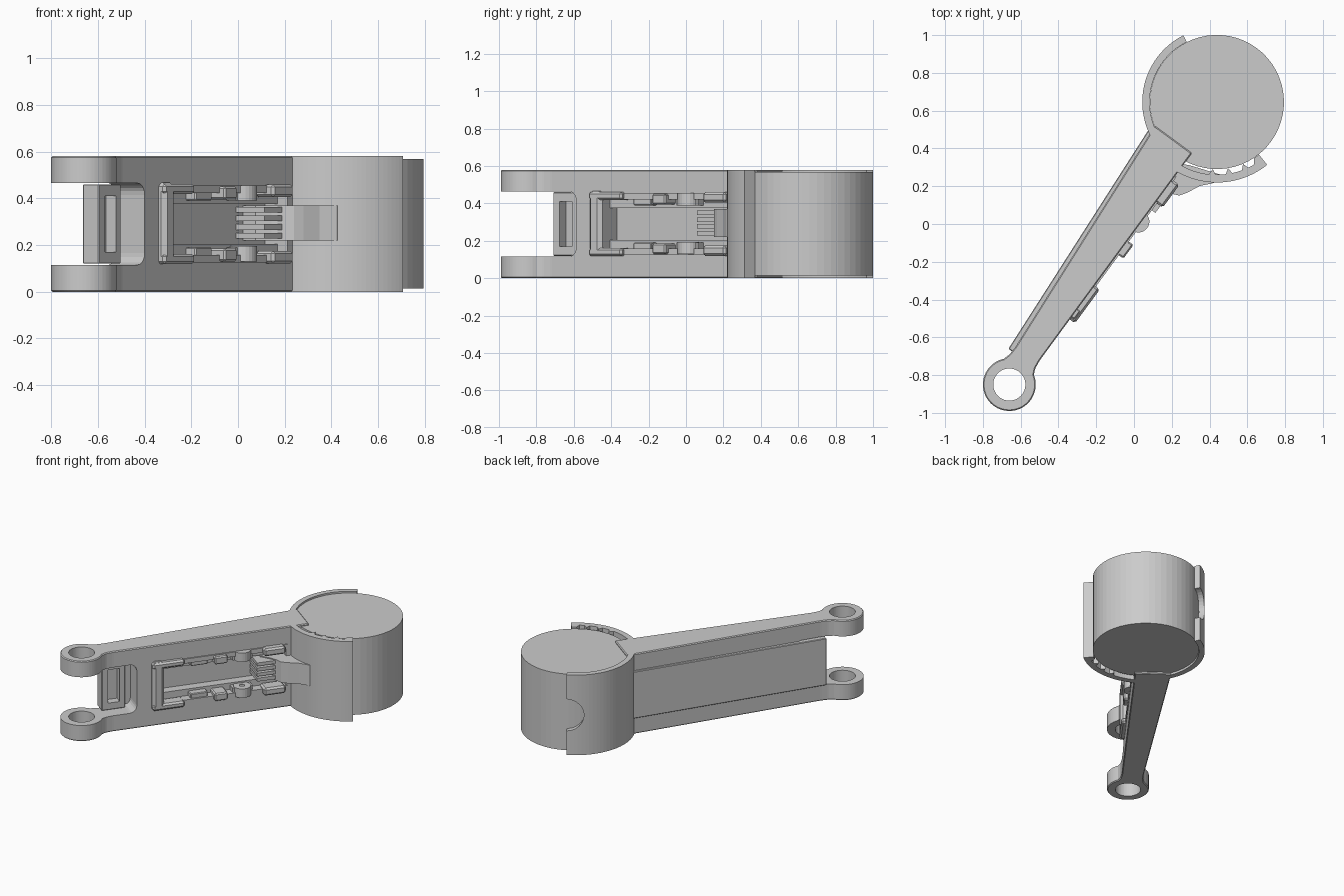
import bpy, bmesh, math
from mathutils import Matrix

if "Cube" in bpy.data.objects:
    bpy.data.objects.remove(bpy.data.objects["Cube"])

grey = bpy.data.materials.new("plain_grey")
grey.use_nodes = True
COLOR = (0.6, 0.6, 0.6, 1)
grey.diffuse_color = COLOR
grey.node_tree.nodes["Principled BSDF"].inputs["Base Color"].default_value = COLOR

# Local frame: origin at the ring hinge, +x along the arm to the drum
FRAME = Matrix.Translation((-0.66, -0.85, 0)) @ Matrix.Rotation(math.radians(53.7), 4, 'Z')
H = 0.58
MID = H / 2
DRUM_U = 1.856
FRONT = -0.054


def finish(name, bm, bevel=0):
    bmesh.ops.recalc_face_normals(bm, faces=bm.faces)
    if bevel:
        bmesh.ops.bevel(bm, geom=bm.edges[:], offset=bevel, segments=1, affect='EDGES')
    me = bpy.data.meshes.new(name)
    bm.to_mesh(me)
    bm.free()
    me.materials.append(grey)
    ob = bpy.data.objects.new(name, me)
    ob.matrix_world = FRAME
    bpy.context.collection.objects.link(ob)
    return ob


def prism(name, pts, z0, z1, bevel=0):
    bm = bmesh.new()
    face = bm.faces.new([bm.verts.new((x, y, z0)) for x, y in pts])
    ext = bmesh.ops.extrude_face_region(bm, geom=[face])["geom"]
    bmesh.ops.translate(bm, vec=(0, 0, z1 - z0),
                        verts=[g for g in ext if isinstance(g, bmesh.types.BMVert)])
    return finish(name, bm, bevel)


def box(name, u0, u1, v0, v1, z0, z1, bevel=0):
    return prism(name, [(u0, v0), (u1, v0), (u1, v1), (u0, v1)], z0, z1, bevel)


def pair(name, u0, u1, v0, v1, z0, z1, bevel=0):
    box("lower_" + name, u0, u1, v0, v1, z0, z1, bevel)
    box("upper_" + name, u0, u1, v0, v1, H - z1, H - z0, bevel)


def disc(name, u, v, r, z0, z1, n=48, bevel=0):
    pts = [(u + r * math.cos(i * math.tau / n), v + r * math.sin(i * math.tau / n))
           for i in range(n)]
    return prism(name, pts, z0, z1, bevel)


def boolean(ob, other, op='DIFFERENCE'):
    other.hide_render = True
    mod = ob.modifiers.new("cut", 'BOOLEAN')
    mod.object, mod.operation, mod.solver = other, op, 'EXACT'
    bpy.context.view_layer.update()
    bpy.context.view_layer.objects.active = ob
    bpy.ops.object.modifier_apply(modifier=mod.name)
    bpy.data.objects.remove(other)


# Arm: tapered beam with hinge rings at one end
arm = prism("arm", [(0.07, -0.105), (0.11, -0.078), (0.15, -0.06), (0.2, FRONT),
                    (1.56, FRONT), (1.56, 0.19), (0.18, 0.092), (0.13, 0.094),
                    (0.08, 0.108)], 0, H, 0.006)
boolean(arm, disc("ring_body", 0, 0, 0.14, 0, H, 48, 0.006), 'UNION')
boolean(arm, disc("ring_hole", 0, 0, 0.085, -0.1, H + 0.1))

# Rounded opening between the two hinge rings
bm = bmesh.new()
bmesh.ops.create_cube(bm, size=1)
bmesh.ops.scale(bm, vec=(0.666, 0.8, 0.35), verts=bm.verts)
bmesh.ops.translate(bm, vec=(0.033, 0, MID), verts=bm.verts)
corners = [e for e in bm.edges
           if abs(e.verts[0].co.y - e.verts[1].co.y) > 0.5 and e.verts[0].co.x > 0]
bmesh.ops.bevel(bm, geom=corners, offset=0.05, segments=5, affect='EDGES', profile=0.5)
boolean(arm, finish("opening_cutter", bm))

# Cavity for the latch mechanism
boolean(arm, box("cavity_cutter", 0.55, 1.4, -0.3, 0.065, 0.155, H - 0.155))

# Back panel, ending in a pocketed block in the opening
panel = prism("back_panel", [(0.15, 0.03), (0.31, 0.03), (0.33, 0.08), (1.5, 0.08),
                             (1.53, 0.205), (0.15, 0.116)], 0.12, 0.46, 0.004)
boolean(panel, box("pocket_cutter", 0.195, 0.275, -0.1, 0.085, 0.17, 0.41))

# Drum
disc("drum", DRUM_U, 0, 0.355, 0.015, 0.568, 56)


# Curved clamps around the drum, each with a round notch at its free end
def clamp(name, a0, a1, end, r_out, inner):
    n = 28
    angs = [a0 + (a1 - a0) * i / n for i in range(n + 1)]

    def at(a, r):
        return (DRUM_U + r * math.cos(math.radians(a)), r * math.sin(math.radians(a)))
    pts = [at(a, r_out) for a in angs]
    pts += [at(a, inner(i)) for i, a in reversed(list(enumerate(angs)))]
    ob = prism(name, pts, 0, H)
    bm = bmesh.new()
    bmesh.ops.create_cone(bm, cap_ends=True, segments=32, radius1=0.115, radius2=0.115,
                          depth=0.4)
    place = (Matrix.Rotation(math.radians(end), 4, 'Z') @ Matrix.Translation((0.4, 0, MID))
             @ Matrix.Rotation(math.pi / 2, 4, 'Y'))
    bm.transform(Matrix.Translation((DRUM_U, 0, 0)) @ place)
    boolean(ob, finish("notch_cutter", bm))


clamp("back_clamp", 63, 165, 63, 0.395, lambda i: 0.356)
clamp("front_clamp", 181, 255, 255, 0.426,
      lambda i: 0.356 if i > 25 or i in (12, 17, 22) else 0.385)

# Latch: hooked tongue reaching from the cavity onto the front clamp
prism("latch", [(1.24, 0.07), (1.24, 0.0), (1.29, -0.05), (1.323, -0.095),
                (1.339, -0.133), (1.375, -0.157), (1.444, -0.19), (1.5, -0.24),
                (1.56, -0.25), (1.5, -0.08), (1.42, 0.07)], 0.22, 0.37)
for i in range(4):
    z = 0.228 + i * 0.037
    box("latch_rib", 1.19, 1.33, -0.085, 0.066, z, z + 0.024)

# Raised rim around the cavity
box("rim_end", 0.467, 0.55, -0.088, 0.0, 0.12, 0.467, 0.02)
pair("rim_rail", 0.467, 0.69, -0.088, 0.0, 0.118, 0.162, 0.012)
pair("rim_edge", 0.66, 1.41, -0.062, 0.0, 0.125, 0.158)
pair("rim_tab", 0.895, 0.985, -0.092, 0.02, 0.13, 0.185, 0.008)
pair("rim_block", 1.235, 1.385, -0.1, 0.0, 0.12, 0.175, 0.012)
pair("inner_ledge", 0.55, 1.4, 0.0, 0.07, 0.15, 0.205)
pair("inner_tab", 0.74, 0.86, -0.05, 0.05, 0.15, 0.19, 0.005)

# Pivot bosses with pin holes
for name, z0 in (("lower_boss", 0.13), ("upper_boss", 0.39)):
    boss = disc(name, 1.1, -0.04, 0.058, z0, z0 + 0.065, 24)
    boolean(boss, disc("pin_hole", 1.1, -0.04, 0.018, 0, H, 16))
pair("boss_support", 1.03, 1.17, -0.05, 0.06, 0.15, 0.19)
